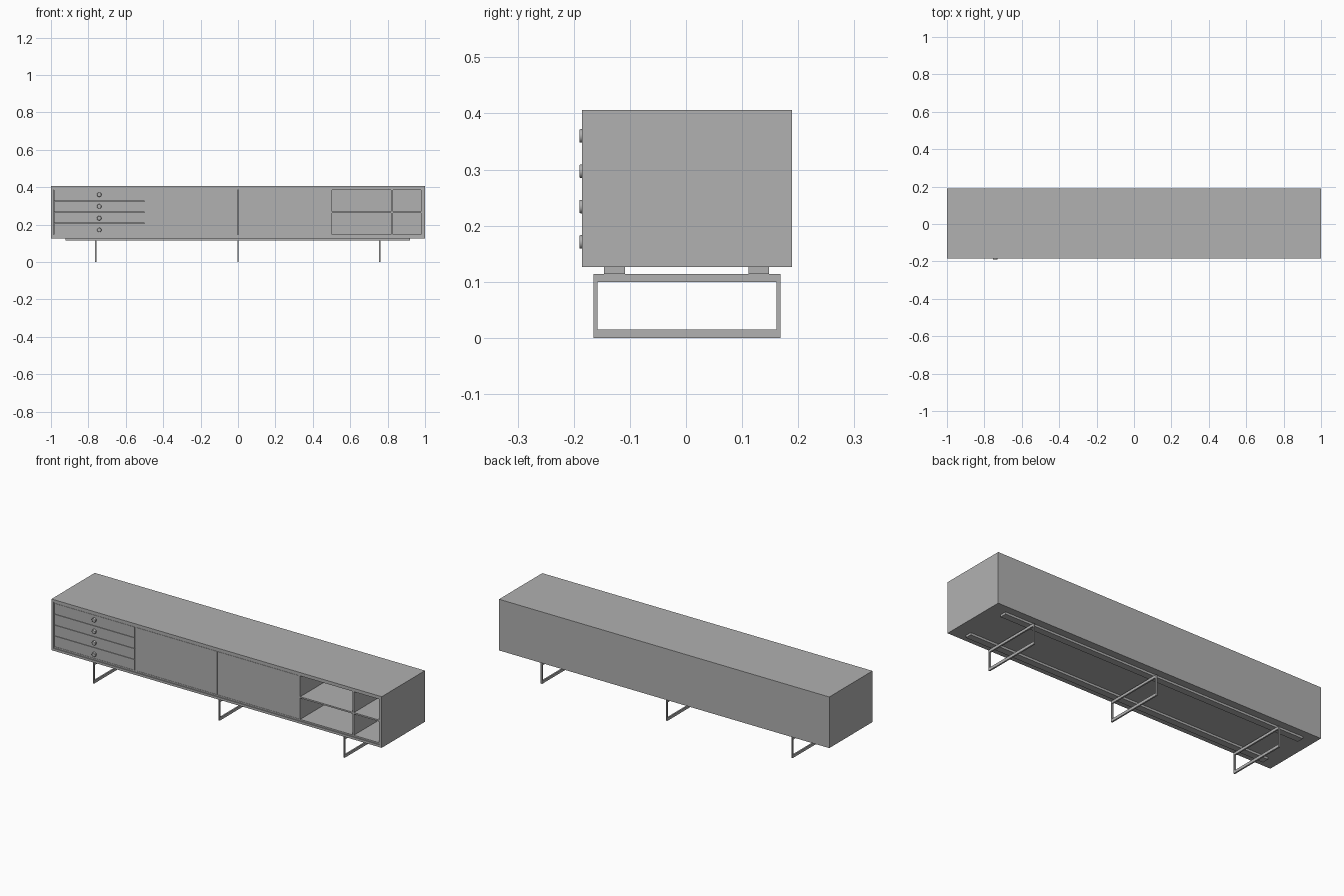
import bpy, bmesh, math

if "Cube" in bpy.data.objects:
    bpy.data.objects.remove(bpy.data.objects["Cube"])

FRONT, BACK = -0.185, 0.189
Z0, Z1 = 0.126, 0.406
T = 0.013            # outer shell thickness
L = 0.008            # inner liner thickness
LIN = FRONT + 0.005  # front edge of the recessed carcass

# one mid-grey finish for all parts
GREY = bpy.data.materials.new("mid_grey")
GREY.diffuse_color = (0.44, 0.44, 0.44, 1)
GREY.use_nodes = True
GREY.node_tree.nodes["Principled BSDF"].inputs["Base Color"].default_value = GREY.diffuse_color


def finish(name, bm, bevel=0):
    me = bpy.data.meshes.new(name)
    bm.to_mesh(me)
    bm.free()
    me.materials.append(GREY)
    ob = bpy.data.objects.new(name, me)
    bpy.context.collection.objects.link(ob)
    if bevel:
        m = ob.modifiers.new("edge", 'BEVEL')
        m.width, m.segments = bevel, 2
        m.limit_method = 'ANGLE'
    return ob


def box(name, x0, x1, y0, y1, z0, z1):
    bm = bmesh.new()
    bmesh.ops.create_cube(bm, size=1)
    for v in bm.verts:
        v.co = ((x0 + x1) / 2 + v.co.x * (x1 - x0),
                (y0 + y1) / 2 + v.co.y * (y1 - y0),
                (z0 + z1) / 2 + v.co.z * (z1 - z0))
    return finish(name, bm)


# outer shell
box("top_panel", -1, 1, FRONT, BACK, Z1 - T, Z1)
box("bottom_panel", -1, 1, FRONT, BACK, Z0, Z0 + T)
box("left_side", -1, -1 + T, FRONT, BACK, Z0 + T, Z1 - T)
box("right_side", 1 - T, 1, FRONT, BACK, Z0 + T, Z1 - T)
box("back_panel", -1 + T, 1 - T, BACK - 0.01, BACK, Z0 + T, Z1 - T)

# recessed inner carcass around the open shelves
IB, IT = Z0 + T + L, Z1 - T - L
YB = BACK - 0.01
box("carcass_floor", -1 + T, 1 - T, LIN, YB, Z0 + T, IB)
box("carcass_ceiling", -1 + T, 1 - T, LIN, YB, IT, Z1 - T)
box("shelf_right_wall", 0.979, 1 - T, LIN, YB, IB, IT)
box("drawer_divider", -0.499, -0.490, LIN, YB, IB, IT)
box("shelf_divider", 0.493, 0.503, LIN, YB, IB, IT)
box("shelf_upright", 0.818, 0.828, LIN, YB, IB, IT)
for n, (a, b) in enumerate(((0.503, 0.818), (0.828, 0.979))):
    box(f"shelf_{n + 1}", a, b, LIN, YB, 0.263, 0.271)

# drawers with round knobs
GAP = 0.002
pitch = (IT - IB) / 4
for i in range(4):
    z = IB + i * pitch
    box(f"drawer_{i + 1}", -1 + T + GAP, -0.499 - GAP, LIN, YB,
        z + GAP / 2, z + pitch - GAP / 2)
    bm = bmesh.new()
    bmesh.ops.create_cone(bm, cap_ends=True, segments=24,
                          radius1=0.012, radius2=0.012, depth=0.01)
    knob = finish(f"knob_{i + 1}", bm, 0.002)
    knob.rotation_euler.x = math.pi / 2
    knob.location = (-0.742, -0.185, 0.171 + i * 0.063)
    bpy.context.view_layer.objects.active = knob
    knob.select_set(True)
    bpy.ops.object.shade_smooth_by_angle()
    knob.select_set(False)

# two sliding doors
box("left_door", -0.490 + GAP, -0.002, LIN, LIN + 0.015, IB + GAP / 2, IT - GAP / 2)
box("right_door", 0.002, 0.493 - GAP, LIN, LIN + 0.015, IB + GAP / 2, IT - GAP / 2)
box("centre_partition", -0.006, 0.006, LIN + 0.015, YB, IB, IT)

# flat rails below the cabinet
for name, yc in (("front_rail", -0.1275), ("back_rail", 0.1295)):
    box(name, -0.922, 0.920, yc - 0.0185, yc + 0.0185, 0.114, Z0)

# three rectangular hoop legs
Y0, Y1, H, W = -0.165, 0.168, 0.114, 0.004
for name, x in (("left_leg", -0.76), ("middle_leg", 0), ("right_leg", 0.758)):
    box(name + "_foot", x - W, x + W, Y0, Y1, 0, 0.015)
    box(name + "_top", x - W, x + W, Y0, Y1, H - 0.014, H)
    box(name + "_front_post", x - W, x + W, Y0, Y0 + 0.007, 0.015, H - 0.014)
    box(name + "_back_post", x - W, x + W, Y1 - 0.007, Y1, 0.015, H - 0.014)
